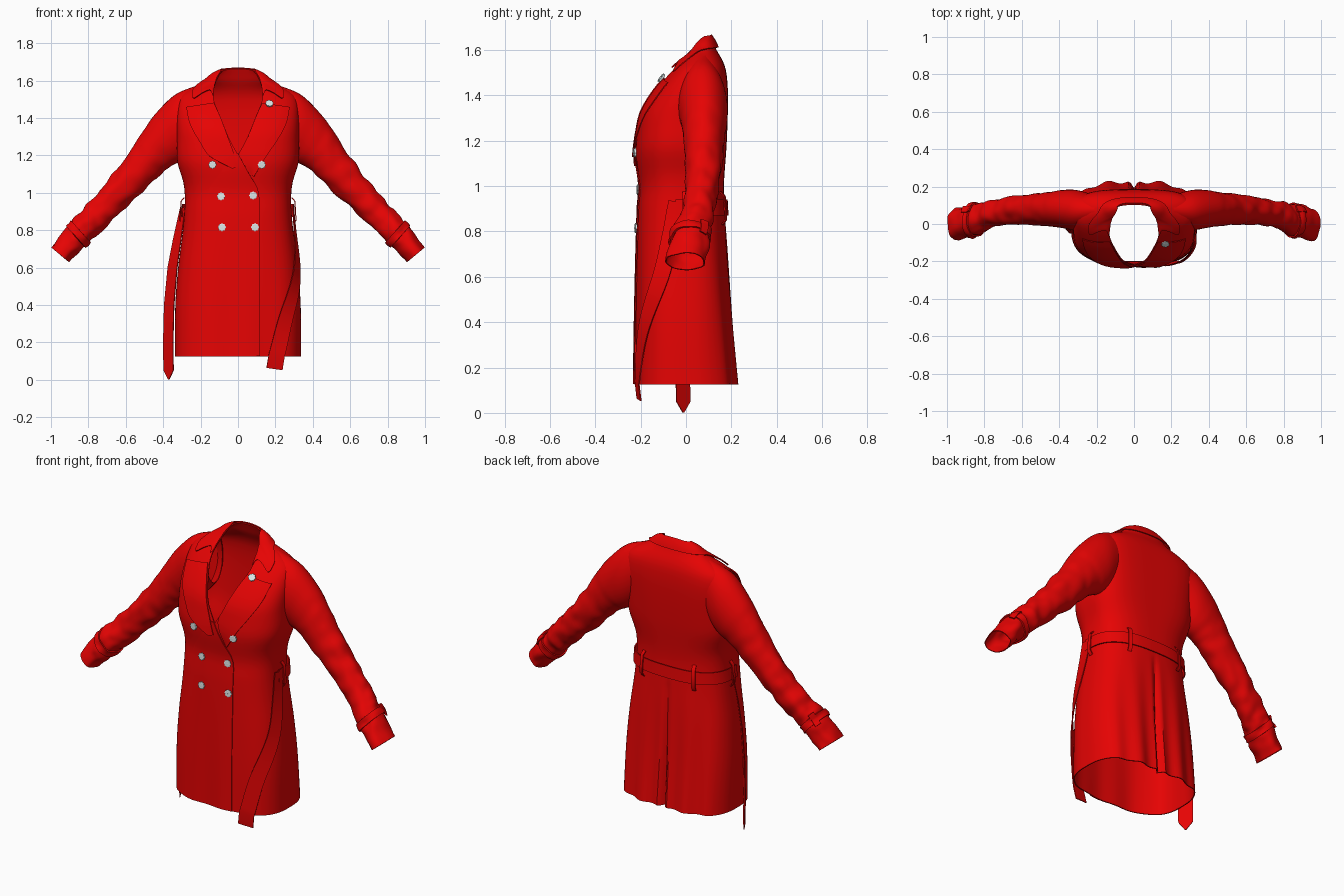
import bpy, math
from mathutils import Vector, noise

if "Cube" in bpy.data.objects:
    bpy.data.objects.remove(bpy.data.objects["Cube"])

def material(name, rgb):
    m = bpy.data.materials.new(name)
    m.diffuse_color = (*rgb, 1)
    m.use_nodes = True
    m.node_tree.nodes["Principled BSDF"].inputs["Base Color"].default_value = m.diffuse_color
    return m

RED = material("red_cloth", (0.79, 0.001, 0.001))
SILVER = material("silver_button", (0.72, 0.8, 0.8))

def curve(table, t):
    """Smooth interpolation of a list of (key, value)."""
    if t <= table[0][0]: return table[0][1]
    if t >= table[-1][0]: return table[-1][1]
    i = max(k for k in range(len(table) - 1) if table[k][0] <= t)
    slope = lambda a, b: (table[b][1] - table[a][1]) / (table[b][0] - table[a][0])
    (x0, y0), (x1, y1) = table[i], table[i + 1]
    m0 = slope(max(i - 1, 0), i + 1)
    m1 = slope(i, min(i + 2, len(table) - 1))
    h = x1 - x0
    u = (t - x0) / h
    return ((2*u**3 - 3*u*u + 1) * y0 + (u**3 - 2*u*u + u) * h * m0
            + (3*u*u - 2*u**3) * y1 + (u**3 - u*u) * h * m1)

def sheet(name, rows, closed=False, thick=0.005, mat=RED, side=0):
    """Cloth sheet from rows of points."""
    n = len(rows[0])
    faces = []
    for i in range(len(rows) - 1):
        for j in range(n if closed else n - 1):
            k = (j + 1) % n
            faces.append((i*n + j, i*n + k, (i+1)*n + k, (i+1)*n + j))
    me = bpy.data.meshes.new(name)
    me.from_pydata([tuple(p) for r in rows for p in r], [], faces)
    me.materials.append(mat)
    ob = bpy.data.objects.new(name, me)
    bpy.context.collection.objects.link(ob)
    me.shade_smooth()
    mod = ob.modifiers.new("thickness", 'SOLIDIFY')
    mod.thickness, mod.offset = thick, side
    bpy.ops.object.select_all(action='DESELECT')
    bpy.context.view_layer.objects.active = ob
    ob.select_set(True)
    bpy.ops.object.modifier_apply(modifier="thickness")
    bpy.ops.object.shade_smooth_by_angle(angle=math.radians(45))
    return ob

# Body profile by height: half width, front, back, squareness, neck opening
WIDTH = [(.125, .337), (.4, .335), (.6, .32), (.8, .295), (.95, .284), (1.05, .291), (1.17, .325),
         (1.3, .326), (1.45, .325), (1.52, .305), (1.56, .245), (1.595, .172), (1.635, .125), (1.67, .06)]
FRONT = [(.125, -.224), (.5, -.22), (.9, -.212), (1.0, -.205), (1.15, -.222), (1.25, -.212),
         (1.33, -.193), (1.42, -.14), (1.5, -.075), (1.58, 0), (1.635, .045), (1.67, .09)]
BACK = [(.125, .227), (.4, .205), (.7, .185), (.9, .17), (1.0, .167), (1.2, .18), (1.4, .185),
        (1.5, .178), (1.55, .163), (1.6, .135), (1.635, .12), (1.67, .105)]
SQUARE = [(.125, 2.9), (1.0, 2.6), (1.4, 2.6), (1.6, 2.2), (1.67, 2)]
SQUARE_BACK = [(.125, 2.9), (1.0, 2.7), (1.2, 3.3), (1.45, 3.5), (1.6, 2.3), (1.67, 2)]
NECK = [(1.2, 0), (1.3, .052), (1.4, .092), (1.5, .131), (1.56, .13), (1.6, .118), (1.655, .09)]

def body(th, z):
    w, f, b = (curve(t, z) for t in (WIDTH, FRONT, BACK))
    c, s = math.cos(th), math.sin(th)
    n = curve(SQUARE_BACK if s > 0 else SQUARE, z)
    x = math.copysign(abs(c) ** (2 / n), c) * w
    y = (f + b) / 2 + math.copysign(abs(s) ** (2 / n), s) * (b - f) / 2
    drape = max(0, (.85 - z) / .72)
    if s > 0:   # back skirt pleats and centre vent
        y += s * (.01 * drape * math.cos(x * 45) - .045 * drape ** .6 * math.exp(-(x / .016) ** 2))
    else:
        y += .004 * drape * s * math.sin(x * 30)
    return Vector((x, y, z))

def lifted(th, z, off):
    a = body(th + .03, z) - body(th - .03, z)
    b = body(th, z + .01) - body(th, z - .01)
    return body(th, z) + a.cross(b).normalized() * off

def front_angle(x, z):
    c = min(1, abs(x) / curve(WIDTH, z)) ** (curve(SQUARE, z) / 2)
    return -math.acos(math.copysign(c, x))

def top_height(th):
    if math.sin(th) > 0:
        return 1.654 + .011 * math.sin(th)
    z = 1.2
    while z < 1.654 and abs(body(th, z).x) >= curve(NECK, z) - 1e-6:
        z += .002
    return z

# Coat body, open at the neck and hem (columns evenly spaced across the width)
N = 160
power = lambda v: math.copysign(abs(v) ** 1.35, v)
turns = [-math.pi / 2 + 2 * math.pi * j / N for j in range(N)]
angles = [math.atan2(power(math.sin(t)), power(math.cos(t))) for t in turns]
tops = [top_height(a) for a in angles]
rows = [[body(a, .125 + 1.025 * i / 32) for a in angles] for i in range(32)]
for i in range(31):
    t = 1 - (1 - i / 30) ** 1.6
    rows.append([body(a, 1.15 + (top - 1.15) * t) for a, top in zip(angles, tops)])
sheet("coat_body", rows, True, .006, RED, -1)

# Collar folded over around the neck
DROP = [(-1, .0), (-.88, .02), (-.72, .105), (-.4, .085), (0, .065), (1, .06)]
cols = [math.radians(-68 + 316 * j / 90) for j in range(91)]
rows = []
for i in range(9):
    row = []
    for a in cols:
        top = top_height(a)
        drop = curve(DROP, math.sin(a))
        row.append(lifted(a, top + .002 - drop * (1 - i / 8), .005 + .007 * math.sin(math.pi * (1 - i / 8) * .6)))
    rows.append(row)
sheet("collar", rows)

def front_panel(name, left, right, off_left, off_right, steps=4, across=10):
    """Patch lying on the coat front between two (x, z) edges."""
    rows = []
    for i in range((len(left) - 1) * steps + 1):
        t = i / steps
        lx, lz = (curve(list(enumerate(p[k] for p in left)), t) for k in (0, 1))
        rx, rz = (curve(list(enumerate(p[k] for p in right)), t) for k in (0, 1))
        row = []
        for j in range(across + 1):
            u = j / across
            x, z = lx + (rx - lx) * u, lz + (rz - lz) * u
            row.append(lifted(front_angle(x, z), z, off_left + (off_right - off_left) * u))
        rows.append(row)
    return sheet(name, rows)

# Overlapping front edge
front_panel("front_overlap",
            [(-.2, .128), (-.2, .5), (-.18, .8), (-.16, 1.0), (-.1, 1.1), (-.03, 1.21)],
            [(.115, .128), (.115, .5), (.115, .8), (.11, 1.0), (.06, 1.1), (-.0, 1.21)], -.001, .006)

# Lapels
inner = [(.075, 1.09), (.024, 1.215), (.055, 1.3), (.094, 1.4), (.128, 1.475)]
outer = [(.085, 1.09), (.15, 1.195), (.2, 1.27), (.25, 1.36), (.27, 1.45)]
front_panel("lapel_left", inner, outer, .005, .014)
inner[0], outer[0] = (.0, 1.14), (.03, 1.13)
flip = lambda pts: [(-x, z) for x, z in pts]
front_panel("lapel_right", flip(outer), flip(inner), .014, .008)

# Sleeves: upper edge x z, lower edge x z, front y, back y
ARM = [(.21, 1.575, .2, 1.28, .0, .15), (.335, 1.522, .27, 1.2, -.03, .178), (.44, 1.42, .31, 1.17, -.02, .18),
       (.505, 1.33, .375, 1.135, -.01, .17), (.57, 1.23, .44, 1.075, -.005, .16), (.65, 1.12, .53, .99, 0, .152),
       (.73, 1.02, .63, .9, -.003, .138), (.81, .93, .71, .82, -.015, .12), (.87, .865, .775, .76, -.05, .105),
       (.92, .805, .83, .705, -.068, .1), (.995, .705, .905, .63, -.088, .085)]
ARM_CURVES = [[(i, row[k]) for i, row in enumerate(ARM)] for k in range(6)]

def arm(t, a, sx, grow=1):
    ux, uz, lx, lz, y0, y1 = (curve(c, t) for c in ARM_CURVES)
    amount = .16 * min(1, max(0, t - 2) / 4)
    r = grow + amount * noise.noise(Vector((math.cos(a) * 1.3 + sx * 3, math.sin(a) * 1.3, t * 1.8)))
    c, s = math.cos(a) * r, math.sin(a) * r
    return Vector((sx * ((ux + lx) / 2 + (ux - lx) / 2 * c), (y0 + y1) / 2 + (y1 - y0) / 2 * s,
                   (uz + lz) / 2 + (uz - lz) / 2 * c))

ring = [2 * math.pi * j / 40 for j in range(40)]
for side, sx in (("left", 1), ("right", -1)):
    sheet("sleeve_" + side, [[arm(i / 8, a, sx) for a in ring] for i in range(81)], True, .005)
    # Cuff strap and its loop
    sheet("cuff_strap_" + side, [[arm(8.35 + .13 * i, a, sx, 1.1) for a in ring] for i in range(5)], True, .008)
    sheet("cuff_loop_" + side, [[arm(8.15 + .18 * i, a, sx, 1.17) for a in (.5, .7, .9)] for i in range(6)], False, .008)

def ribbon(name, pts, normals, half):
    left, right = [], []
    for i, p in enumerate(pts):
        along = pts[min(i + 1, len(pts) - 1)] - pts[max(i - 1, 0)]
        across = along.cross(normals[i]).normalized() * half[i]
        left.append(p - across)
        right.append(p + across)
    return sheet(name, [left, right], False, .005)

# Waist belt across the back, with loops
sheet("back_belt", [[lifted(math.radians(-4 + 188 * j / 60), z, .013) for j in range(61)]
                    for z in (.87, .89, .92, .94)], False, .006)
for deg in (2, 62, 118, 178):
    th = math.radians(deg)
    zs = [(.83, .003), (.85, .02), (.9, .022), (.955, .02), (.975, .003)]
    pts = [lifted(th, z, o) for z, o in zs]
    n = (lifted(th, .9, 1) - lifted(th, .9, 0)).normalized()
    ribbon("belt_loop", pts, [n] * 5, [.011] * 5)

# Belt end lying over the front skirt
route = [(.13, -61), (.35, -47), (.6, -20), (.78, -9), (.93, -3)]
pts, nrm = [], []
for i in range(25):
    z = .93 - .8 * i / 24
    th = math.radians(curve(route, z))
    pts.append(lifted(th, z, .012))
    nrm.append((lifted(th, z, 1) - lifted(th, z, 0)).normalized())
pts.append(Vector((.195, -.207, .058)))
nrm.append(nrm[-1])
ribbon("belt_end_front", pts, nrm, [.036 + .008 * i / 25 for i in range(26)])

# Belt end hanging at the side, with a pointed tip
pts = [Vector(p) for p in ((-.295, -.005, .92), (-.325, -.02, .75), (-.35, -.02, .6), (-.368, -.018, .4),
                           (-.373, -.015, .2), (-.371, -.012, .05), (-.37, -.012, .001))]
ribbon("belt_end_side", pts, [Vector((-.76, -.65, 0))] * 7, [.02, .032, .038, .04, .04, .04, .003])

# Buttons: scalloped disc with a raised rim
for x, z, lift in ((-.135, 1.15, .008), (.125, 1.15, .012), (-.09, .98, .008), (.08, .985, .01),
                   (-.085, .815, .008), (.09, .815, .01), (.165, 1.465, .02)):
    th = front_angle(x, z)
    base = lifted(th, z, lift)
    n = (lifted(th, z, 1) - lifted(th, z, 0)).normalized()
    u = n.cross(Vector((0, 0, 1))).normalized()
    v = u.cross(n)
    rows = []
    for r, h in ((.019, -.006), (.02, .003), (.016, .005), (.012, .004), (.005, .005), (.0005, .005)):
        rows.append([base + n * h - (u * math.cos(a) + v * math.sin(a)) * r * (1 + .08 * math.cos(8 * a))
                     for a in reversed(ring)])
    sheet("button", rows, True, .001, SILVER)
